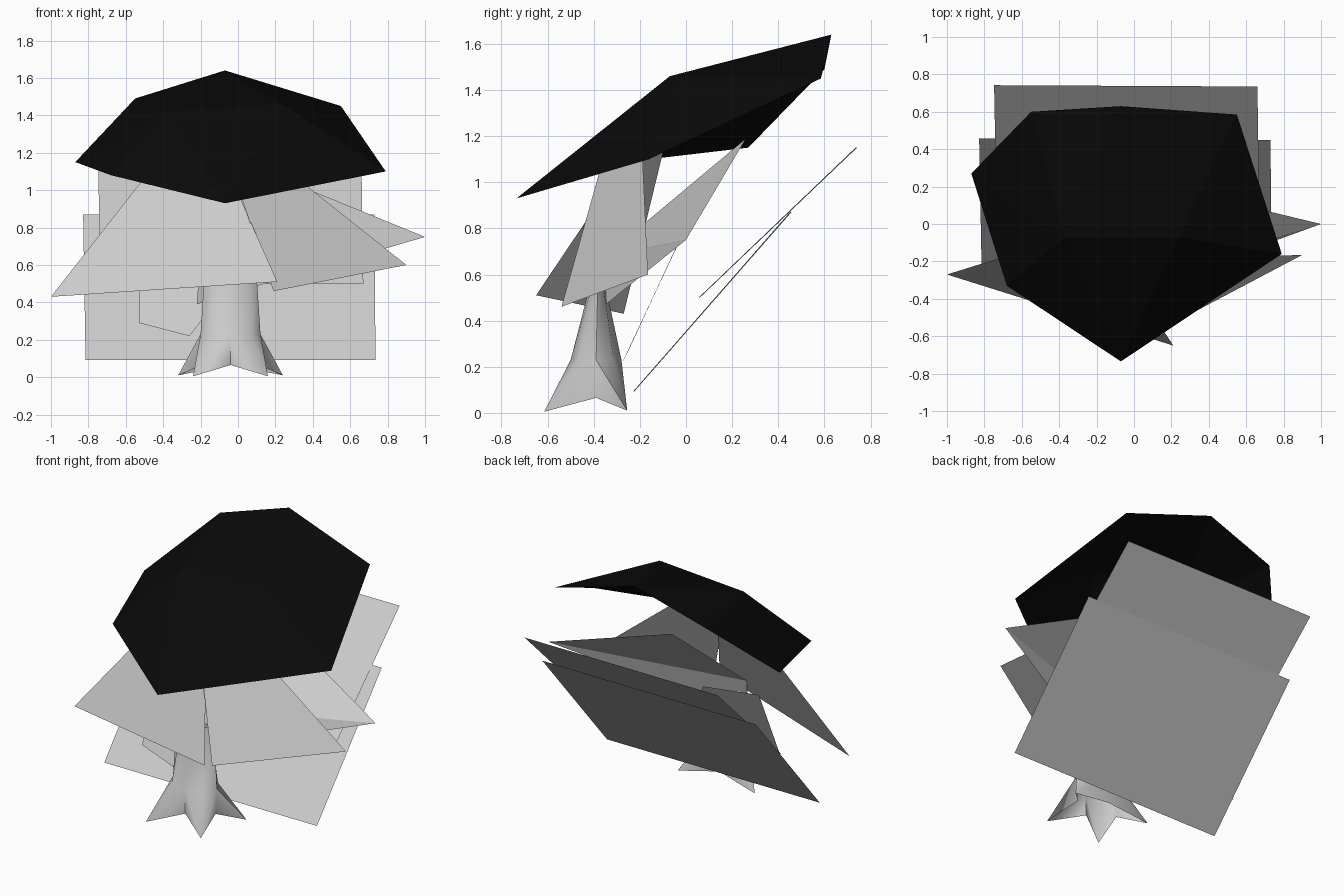
import bpy, math

if "Cube" in bpy.data.objects:
    bpy.data.objects.remove(bpy.data.objects["Cube"])


def mat(name, rgb):
    m = bpy.data.materials.new(name)
    m.diffuse_color = (*rgb, 1)
    m.use_nodes = True
    m.node_tree.nodes["Principled BSDF"].inputs["Base Color"].default_value = m.diffuse_color
    return m


GREY = mat("light_grey", (0.6, 0.6, 0.6))
BLACK = mat("black", (0.003, 0.003, 0.003))


def build(name, verts, faces, material):
    me = bpy.data.meshes.new(name)
    me.from_pydata(verts, [], faces)
    me.materials.append(material)
    me.update()
    ob = bpy.data.objects.new(name, me)
    bpy.context.collection.objects.link(ob)
    return ob


# Canopy cap: seven-sided rim folded over a two-point ridge
rim = [(-.07, -.735, .93), (.79, -.16, 1.10), (.55, .585, 1.45), (-.07, .63, 1.64),
       (-.55, .60, 1.49), (-.87, .27, 1.15), (-.68, -.33, 1.08)]
ridge = [(.24, -.07, 1.46), (-.37, -.07, 1.42)]
build("canopy_cap", rim + ridge,
      [(0, 1, 7), (1, 2, 7), (2, 3, 7), (7, 3, 8), (3, 4, 8),
       (4, 5, 8), (5, 6, 8), (6, 0, 8), (0, 7, 8)], BLACK)

# Tilted square foliage sheets at the back
build("lower_back_sheet", [(-.815, -.225, .092), (.735, -.23, .092),
                           (.73, .45, .87), (-.828, .457, .87)], [(0, 1, 2, 3)], GREY)
build("upper_back_sheet", [(-.735, .06, .50), (.67, .055, .50),
                           (.66, .735, 1.15), (-.748, .742, 1.15)], [(0, 1, 2, 3)], GREY)

# Pointed foliage sheets around the trunk
build("front_left_leaf", [(-1, -.27, .43), (.21, -.65, .51),
                          (-.06, -.24, 1.12), (-.42, -.09, 1.17)], [(0, 1, 2, 3)], GREY)
build("front_right_leaf", [(.19, -.54, .46), (.90, -.165, .60),
                           (.22, -.19, 1.14), (-.03, -.36, 1.10)], [(0, 1, 2, 3)], GREY)
build("right_back_leaf", [(1, 0, .75), (-.08, .26, 1.19), (-.20, -.35, .68),
                          (-.22, -.33, .39), (-.13, -.41, .42)],
      [(2, 0, 1), (2, 4, 0), (2, 3, 4)], GREY)
build("left_back_leaf", [(-.53, -.24, .29), (-.26, -.275, .22), (0, -.12, .55),
                         (-.10, -.03, .74), (-.53, 0, .81)], [(0, 1, 2, 3, 4)], GREY)

# Trunk: eight-sided, valleys on the axes and root tips on the diagonals
CX, CY = -.04, -.39
verts, faces = [], []
for k in range(8):
    a = k * math.pi / 4
    c, s = math.cos(a), math.sin(a)
    if k % 2:
        x = math.copysign(.20 if s < 0 else .28, c)
        verts.append((CX + x, -.615 if s < 0 else -.255, .005 if s < 0 else .01))
    else:
        verts.append((CX + .15 * c, CY + .10 * s, .065))
for rx, ry, z, y in ((.16, .11, .23, CY), (.14, .037, .54, -.383), (.13, .03, .62, -.38)):
    for k in range(8):
        a = k * math.pi / 4
        verts.append((CX + rx * math.cos(a), y + ry * math.sin(a), z))
for r in range(3):
    for k in range(8):
        n = (k + 1) % 8
        a, b, c, d = r * 8 + k, r * 8 + n, r * 8 + 8 + n, r * 8 + 8 + k
        if r:
            faces.append((a, b, c, d))
        elif k % 2:
            faces += [(a, b, c), (a, c, d)]
        else:
            faces += [(a, b, d), (b, c, d)]
trunk = build("trunk_with_roots", verts, faces, GREY)
bpy.context.view_layer.objects.active = trunk
trunk.select_set(True)
bpy.ops.object.shade_smooth_by_angle(angle=math.radians(60))
